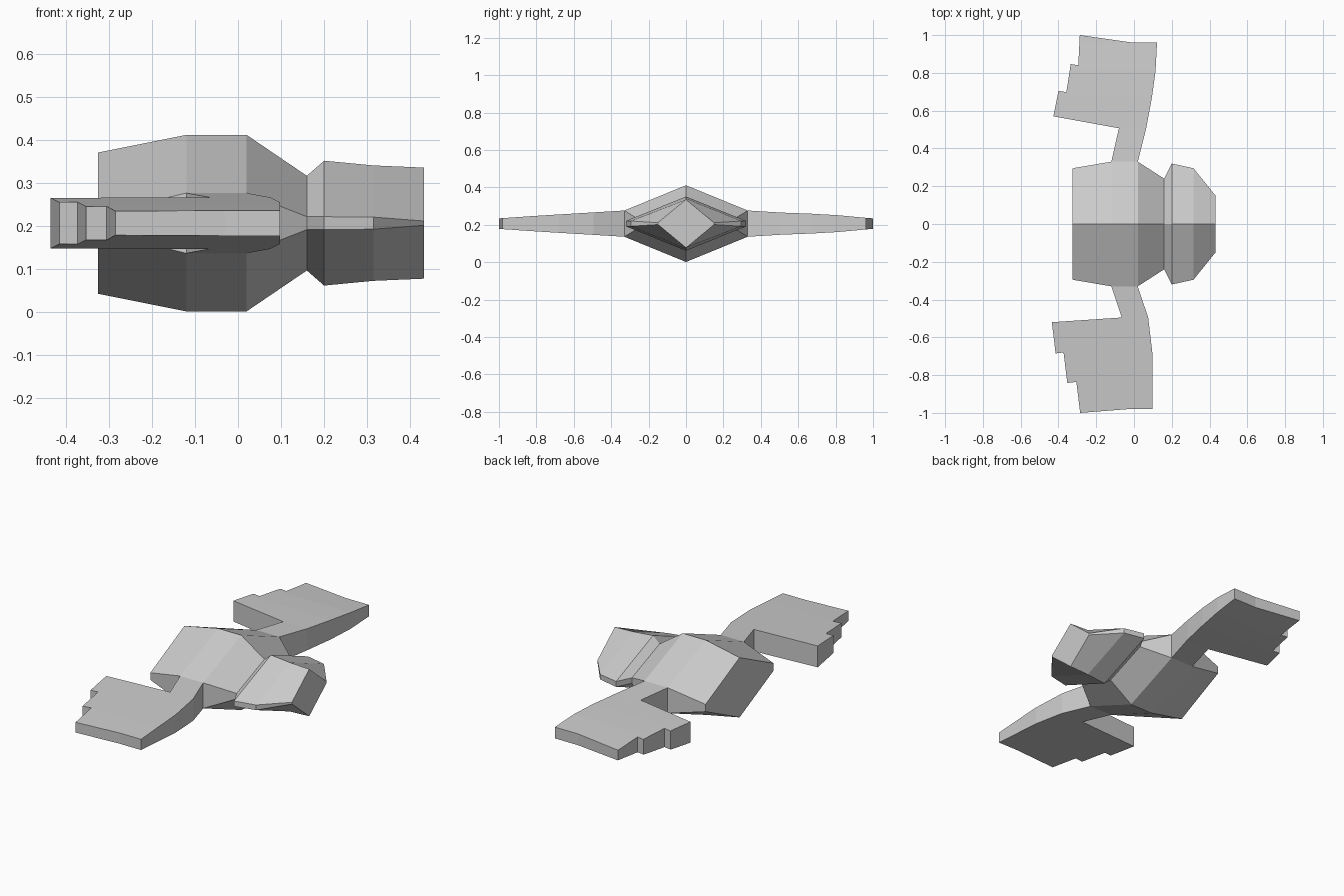
import bpy
import bmesh

cube = bpy.data.objects.get("Cube")
if cube:
    bpy.data.objects.remove(cube, do_unlink=True)

MID = 0.206  # height of the mirror plane through the hull and wings

grey = bpy.data.materials.new("plain grey")
grey.use_nodes = True
grey.diffuse_color = (0.6, 0.6, 0.6, 1)
grey.node_tree.nodes["Principled BSDF"].inputs["Base Color"].default_value = (0.6, 0.6, 0.6, 1)


def finish(name, bm):
    bmesh.ops.recalc_face_normals(bm, faces=bm.faces[:])
    mesh = bpy.data.meshes.new(name)
    bm.to_mesh(mesh)
    bm.free()
    mesh.materials.append(grey)
    obj = bpy.data.objects.new(name, mesh)
    bpy.context.collection.objects.link(obj)
    return obj


def hull(name, stations):
    """Loft six-sided sections: x, half width, half height, half side height."""
    bm = bmesh.new()
    rings = []
    for x, w, h, s in stations:
        section = [(0, h), (w, s), (w, -s), (0, -h), (-w, -s), (-w, s)]
        rings.append([bm.verts.new((x, y, MID + z)) for y, z in section])
    for a, b in zip(rings, rings[1:]):
        for i in range(6):
            j = (i + 1) % 6
            bm.faces.new((a[i], a[j], b[j], b[i]))
    bm.faces.new(rings[0])
    bm.faces.new(rings[-1])
    return finish(name, bm)


def wing(name, outline, thickness):
    """Flat outline turned into a slab whose thickness tapers along the span."""
    def half(y):
        y = abs(y)
        for (y0, h0), (y1, h1) in zip(thickness, thickness[1:]):
            if y <= y1:
                return h0 + (h1 - h0) * (y - y0) / (y1 - y0)
        return thickness[-1][1]

    bm = bmesh.new()
    base = bm.faces.new([bm.verts.new((x, y, -1)) for x, y in outline])
    sign = 1 if outline[0][1] > 0 else -1
    top = bmesh.ops.extrude_face_region(bm, geom=[base])["geom"]
    for v in top:
        if isinstance(v, bmesh.types.BMVert):
            v.co.z = 1
    for y, _ in thickness[1:-1]:
        bmesh.ops.bisect_plane(bm, geom=bm.verts[:] + bm.edges[:] + bm.faces[:],
                               dist=1e-5, plane_co=(0, sign * y, 0), plane_no=(0, 1, 0))
    for v in bm.verts:
        v.co.z = MID + v.co.z * half(v.co.y)
    return finish(name, bm)


# Body, pinched neck and head
hull("body", [(-0.325, 0.295, 0.164, 0.02), (-0.12, 0.33, 0.205, 0.07),
              (0.02, 0.33, 0.205, 0.07), (0.16, 0.24, 0.11, 0.015)])
hull("head", [(0.16, 0.24, 0.11, 0.015), (0.20, 0.32, 0.145, 0.015),
              (0.315, 0.295, 0.134, 0.014), (0.432, 0.15, 0.129, 0.005)])

# Wings with stepped trailing edges, each in its own pose
wing("left_wing",
     [(-0.12, 0.33), (-0.08, 0.507), (-0.427, 0.57), (-0.40, 0.705), (-0.358, 0.698),
      (-0.335, 0.847), (-0.295, 0.84), (-0.287, 1.0), (-0.02, 0.962), (0.122, 0.962),
      (0.114, 0.81), (0.095, 0.67), (0.065, 0.51), (0.02, 0.33)],
     [(0.33, 0.07), (0.51, 0.059), (0.67, 0.053), (0.81, 0.045), (0.962, 0.031), (1.0, 0.028)])
wing("right_wing",
     [(-0.12, -0.33), (-0.065, -0.495), (-0.435, -0.52), (-0.415, -0.685), (-0.373, -0.68),
      (-0.353, -0.842), (-0.305, -0.836), (-0.285, -1.0), (-0.03, -0.98), (0.098, -0.98),
      (0.097, -0.68), (0.075, -0.495), (0.02, -0.33)],
     [(0.33, 0.07), (0.495, 0.06), (0.68, 0.049), (0.84, 0.039), (1.0, 0.028)])
